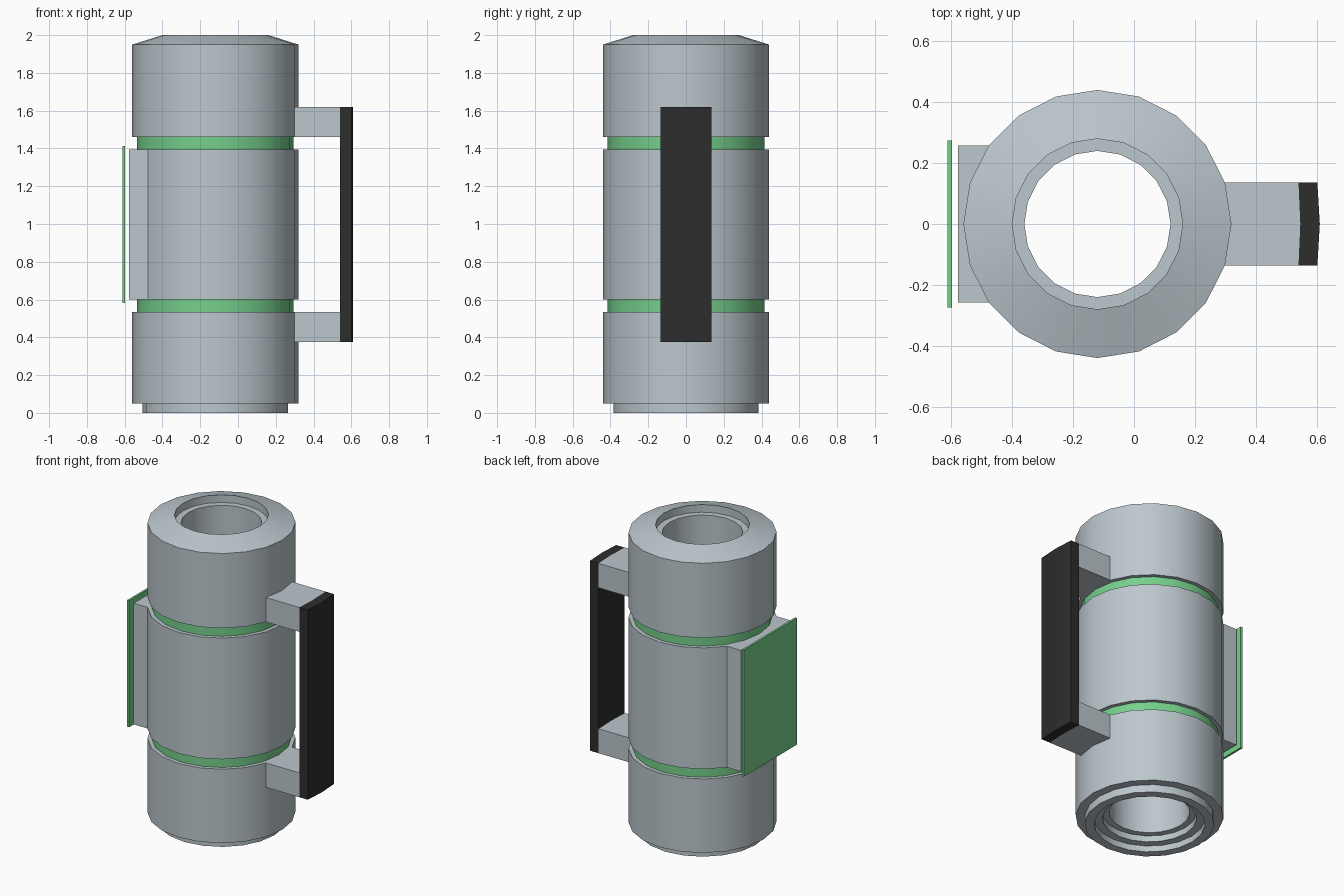
import bpy, bmesh, math

if "Cube" in bpy.data.objects:
    bpy.data.objects.remove(bpy.data.objects["Cube"])

CX, SIDES = -0.12, 20


def material(name, rgb):
    m = bpy.data.materials.new(name)
    m.diffuse_color = (*rgb, 1)
    m.use_nodes = True
    m.node_tree.nodes["Principled BSDF"].inputs["Base Color"].default_value = m.diffuse_color
    return m


GREY = material("light grey metal", (0.50, 0.57, 0.61))
GREEN = material("green", (0.18, 0.63, 0.26))
BLACK = material("black grip", (0.026, 0.026, 0.026))


def finish(name, bm, mat, smooth=False):
    bmesh.ops.recalc_face_normals(bm, faces=bm.faces)
    me = bpy.data.meshes.new(name)
    bm.to_mesh(me)
    bm.free()
    me.materials.append(mat)
    ob = bpy.data.objects.new(name, me)
    bpy.context.collection.objects.link(ob)
    if smooth:
        bpy.ops.object.select_all(action='DESELECT')
        ob.select_set(True)
        bpy.context.view_layer.objects.active = ob
        bpy.ops.object.shade_smooth_by_angle(angle=math.radians(30))
        # keep the shallow chamfer edges crisp
    return ob


def lathe(name, profile, mat):
    """Spin a closed (radius, z) profile around the body axis."""
    bm = bmesh.new()
    rings = []
    for i in range(SIDES):
        a = 2 * math.pi * i / SIDES
        rings.append([bm.verts.new((CX + r * math.cos(a), r * math.sin(a), z)) for r, z in profile])
    n = len(profile)
    for i in range(SIDES):
        p, q = rings[i], rings[(i + 1) % SIDES]
        for j in range(n):
            k = (j + 1) % n
            bm.faces.new((p[j], q[j], q[k], p[k]))
    return finish(name, bm, mat, True)


def prism(name, outline, z0, z1, mat):
    """Extrude a flat (x, y) outline from z0 to z1."""
    bm = bmesh.new()
    lo = [bm.verts.new((x, y, z0)) for x, y in outline]
    hi = [bm.verts.new((x, y, z1)) for x, y in outline]
    bm.faces.new(lo)
    bm.faces.new(hi)
    n = len(outline)
    for i in range(n):
        j = (i + 1) % n
        bm.faces.new((lo[i], lo[j], hi[j], hi[i]))
    return finish(name, bm, mat)


# Cylinder casings
lathe("lower_casing", [(0.385, 0), (0.385, 0.05), (0.44, 0.05), (0.44, 0.535),
                       (0.28, 0.535), (0.28, 0.04), (0.33, 0.04), (0.33, 0)], GREY)
lathe("middle_casing", [(0.28, 0.6), (0.44, 0.6), (0.44, 1.395), (0.28, 1.395)], GREY)
lathe("upper_casing", [(0.28, 1.46), (0.44, 1.46), (0.44, 1.95), (0.28, 2.0)], GREY)
lathe("bore_liner", [(0.24, 0.08), (0.28, 0.08), (0.28, 1.95), (0.24, 1.95)], GREY)

# Recessed green bands
for part, z0, z1 in (("lower", 0.535, 0.6), ("upper", 1.395, 1.46)):
    lathe(part + "_band", [(0.28, z0), (0.415, z0), (0.415, z1), (0.28, z1)], GREEN)

# Handle: two arms growing out of the casing and a slightly bowed grip
W = 0.136
for part, z0, z1 in (("lower", 0.375, 0.535), ("upper", 1.46, 1.62)):
    prism(part + "_handle_arm", [(0.298, -W), (0.54, -W), (0.546, 0), (0.54, W),
                                 (0.298, W), (0.318, 0)], z0, z1, GREY)
prism("handle_grip", [(0.54, -W), (0.602, -W), (0.61, 0), (0.602, W),
                      (0.54, W), (0.546, 0)], 0.375, 1.62, BLACK)

# Panel mount on the other side, with a green panel just off its face
prism("panel_mount", [(-0.578, -0.257), (-0.474, -0.257), (-0.474, 0.257), (-0.578, 0.257)],
      0.6, 1.395, GREY)
prism("green_panel", [(-0.612, -0.274), (-0.598, -0.274), (-0.598, 0.274), (-0.612, 0.274)],
      0.582, 1.413, GREEN)
